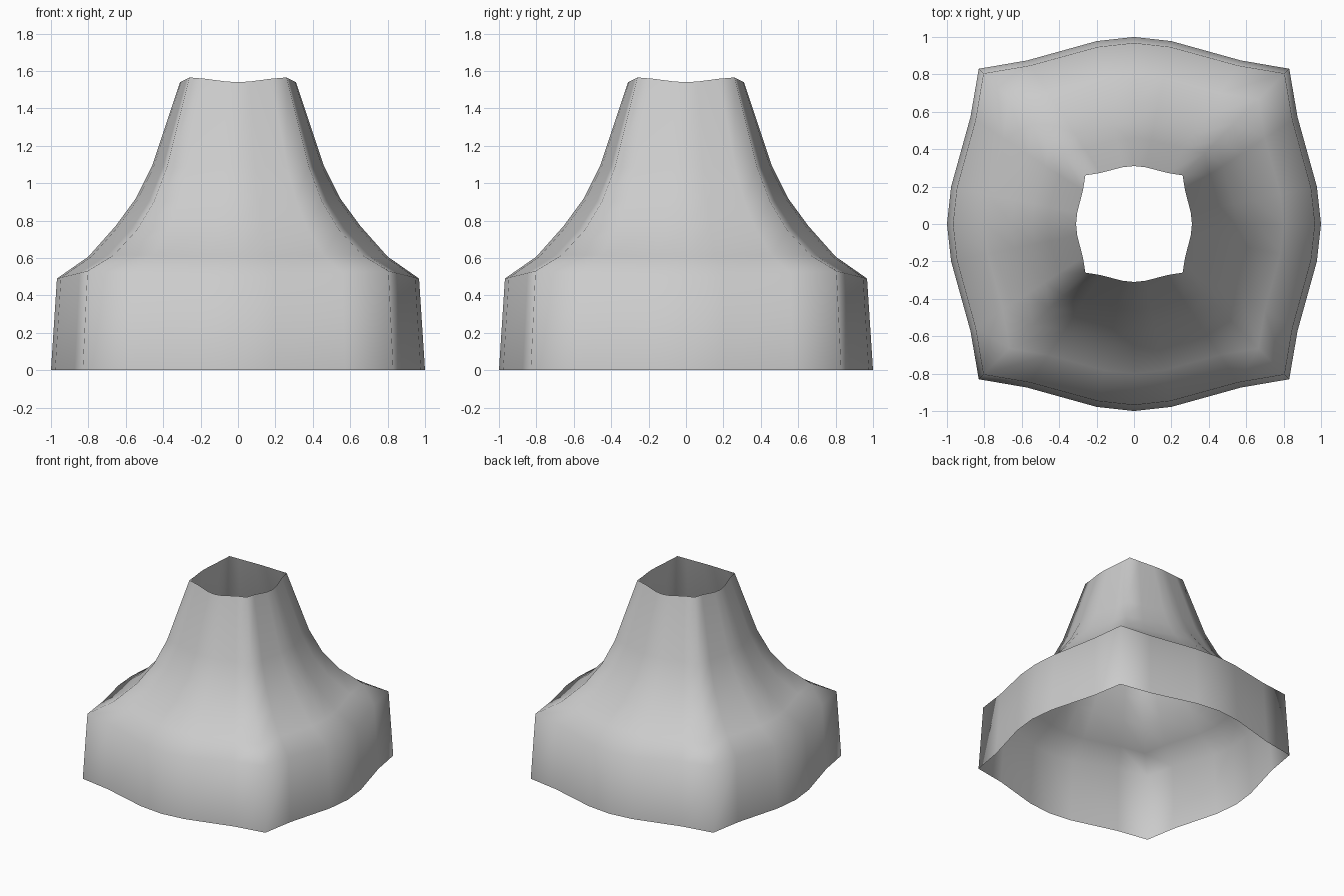
import bpy, bmesh
from mathutils import Matrix
from math import pi

if "Cube" in bpy.data.objects:
    bpy.data.objects.remove(bpy.data.objects["Cube"])

# Levels: (mid-side radius, mid-side z, corner half-width, corner z)
LEVELS = [
    (1.00, 0.00, 0.83, 0.00),
    (0.968, 0.49, 0.805, 0.53),
    (0.80, 0.607, 0.665, 0.615),
    (0.655, 0.77, 0.54, 0.75),
    (0.545, 0.92, 0.45, 0.90),
    (0.46, 1.09, 0.38, 1.085),
    (0.31, 1.54, 0.26, 1.565),
]
# Side shape: (fraction towards corner, bulge weight)
SIDE = [(-1, 0), (-0.69, 0.26), (-0.24, 0.87), (0, 1), (0.24, 0.87), (0.69, 0.26)]


def ring(bm, level):
    mid, mz, cor, cz = level
    verts = []
    for k in range(4):
        turn = Matrix.Rotation(k * pi / 2, 3, 'Z')
        for f, w in SIDE:
            co = turn @ Matrix.Identity(3).col[0]
            co.x, co.y, co.z = f * cor, -(cor + (mid - cor) * w), cz + (mz - cz) * w
            verts.append(bm.verts.new(turn @ co))
    return verts


# Open flared shell lofted through the bulged square rings
bm = bmesh.new()
rings = [ring(bm, lv) for lv in LEVELS]
n = len(rings[0])
for a, b in zip(rings, rings[1:]):
    for i in range(n):
        j = (i + 1) % n
        bm.faces.new((a[i], a[j], b[j], b[i])).smooth = True
mesh = bpy.data.meshes.new("flared_shell")
bm.to_mesh(mesh)
bm.free()
shell = bpy.data.objects.new("flared_shell", mesh)
bpy.context.collection.objects.link(shell)
